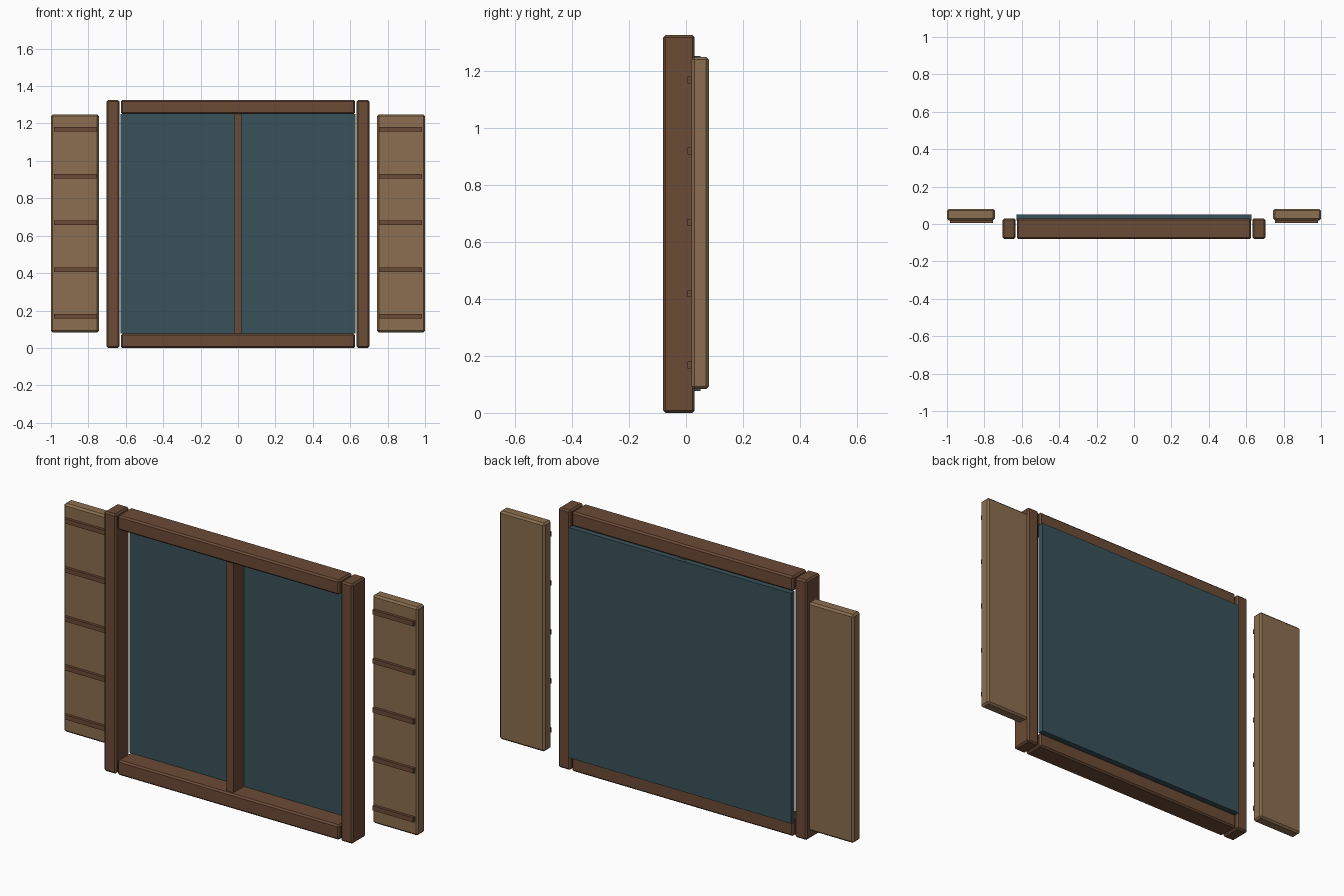
import bpy

if "Cube" in bpy.data.objects:
    bpy.data.objects.remove(bpy.data.objects["Cube"])


def material(name, color):
    m = bpy.data.materials.new(name)
    m.diffuse_color = (*color, 1)
    m.use_nodes = True
    m.node_tree.nodes["Principled BSDF"].inputs["Base Color"].default_value = m.diffuse_color
    return m


FRAME = material("dark_wood", (0.147, 0.069, 0.036))
PANEL = material("light_wood", (0.258, 0.156, 0.080))
GLASS = material("tinted_glass", (0.04, 0.084, 0.102))


def box(name, x, y, z, mat, chamfer=0):
    """Box spanning the given (min, max) ranges, optionally chamfered."""
    ranges = (x, y, z)
    bpy.ops.mesh.primitive_cube_add(size=1, location=[(a + b) / 2 for a, b in ranges])
    ob = bpy.context.object
    ob.name = name
    ob.scale = [b - a for a, b in ranges]
    bpy.ops.object.transform_apply(location=False, rotation=False, scale=True)
    ob.data.materials.append(mat)
    if chamfer:
        bev = ob.modifiers.new("chamfer", 'BEVEL')
        bev.width = chamfer
        bev.segments = 1
    return ob


H = 1.325
FRAME_Y = (-0.08, 0.03)

# Top and bottom rails
box("bottom_rail", (-0.626, 0.626), FRAME_Y, (0, 0.076), FRAME, 0.008)
box("top_rail", (-0.626, 0.626), FRAME_Y, (H - 0.074, H), FRAME, 0.008)

# Pane and central bar
box("glass_pane", (-0.627, 0.627), (0.02, 0.05), (0.076, 1.251), GLASS)
box("centre_bar", (-0.019, 0.019), (-0.065, 0.03), (0.074, 1.253), FRAME)

for side, s in (("left", -1), ("right", 1)):
    def span(a, b):
        return tuple(sorted((s * a, s * b)))

    # Side posts
    box(side + "_post", span(0.634, 0.702), FRAME_Y, (0, H), FRAME, 0.008)

    # Shutters with raised slats
    box(side + "_shutter", span(0.744, 1.0), (0.02, 0.08), (0.083, 1.248), PANEL, 0.009)
    for i in range(5):
        z = 0.168 + 0.25 * i
        box(f"{side}_shutter_slat_{i + 1}", span(0.755, 0.985), (0.006, 0.026),
            (z - 0.012, z + 0.012), FRAME)
